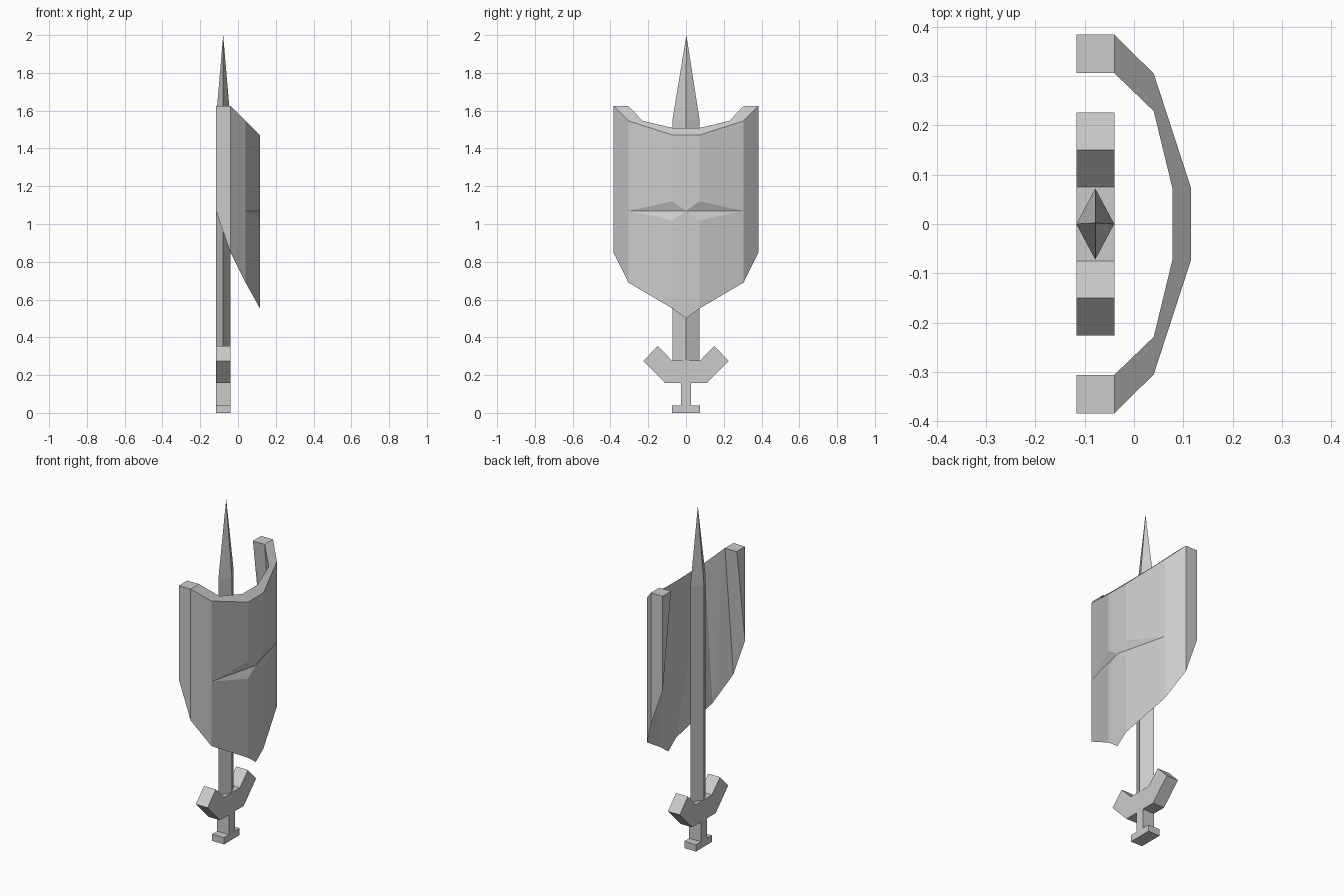
import bpy
import bmesh

old = bpy.data.objects.get("Cube")
if old:
    bpy.data.objects.remove(old, do_unlink=True)

grey = bpy.data.materials.new("plain_grey")
grey.use_nodes = True
COLOUR = (0.6, 0.6, 0.6, 1)
grey.diffuse_color = COLOUR
grey.node_tree.nodes["Principled BSDF"].inputs["Base Color"].default_value = COLOUR


def make_object(name, bm):
    bmesh.ops.recalc_face_normals(bm, faces=bm.faces)
    mesh = bpy.data.meshes.new(name)
    bm.to_mesh(mesh)
    bm.free()
    mesh.materials.append(grey)
    obj = bpy.data.objects.new(name, mesh)
    bpy.context.collection.objects.link(obj)
    return obj


BACK, FRONT = -0.117, -0.04
MID = (BACK + FRONT) / 2

# Handle: flat profile of pommel, grip and upswept guard
half = [(0.073, 0), (0.073, 0.04), (0.027, 0.04), (0.027, 0.157),
        (0.11, 0.157), (0.226, 0.275), (0.15, 0.354), (0.075, 0.278)]
outline = half + [(-y, z) for y, z in reversed(half)]
bm = bmesh.new()
face = bm.faces.new([bm.verts.new((BACK, y, z)) for y, z in outline])
grown = bmesh.ops.extrude_face_region(bm, geom=[face])["geom"]
bmesh.ops.translate(bm, vec=(FRONT - BACK, 0, 0),
                    verts=[v for v in grown if isinstance(v, bmesh.types.BMVert)])
make_object("sword_handle", bm)

# Blade: diamond section drawn up to a point
bm = bmesh.new()
section = [(BACK, 0), (MID, -0.072), (FRONT, 0), (MID, 0.072)]
low, high = ([bm.verts.new((x, y, z)) for x, y in section] for z in (0.275, 1.55))
tip = bm.verts.new((MID, 0.002, 2))
bm.faces.new(low)
for i in range(4):
    j = (i + 1) % 4
    bm.faces.new((low[i], low[j], high[j], high[i]))
    bm.faces.new((high[i], high[j], tip))
make_object("sword_blade", bm)

# Shield: each rib has outer x y, inner x y, top and bottom heights;
# the inner wall tapers to meet the outer wall at the bottom edge
ribs = [(BACK, 0.384, BACK, 0.306, 1.625, 1.07),
        (FRONT, 0.384, FRONT, 0.306, 1.625, 0.85),
        (0.04, 0.305, 0.04, 0.229, 1.546, 0.69),
        (0.116, 0.072, 0.078, 0.072, 1.471, 0.553)]
SLIT = 1.07
bm = bmesh.new()
nose = bm.verts.new((0.116, 0, SLIT))
point = bm.verts.new((0.116, 0, 0.5))
brows, cheeks, last = [], [], []

for side in (1, -1):
    top, inner, bottom = [], [], []
    for ox, oy, ix, iy, z_top, z_low in ribs:
        z_in = z_top + max(0, ox - ix)
        top.append(bm.verts.new((ox, oy * side, z_top)))
        inner.append(bm.verts.new((ix, iy * side, z_in)))
        bottom.append(bm.verts.new((ox, oy * side, z_low)))
    # Top rim and inner wall of this half
    for i in range(3):
        bm.faces.new((top[i], top[i + 1], inner[i + 1], inner[i]))
        bm.faces.new((inner[i], inner[i + 1], bottom[i + 1]))
        bm.faces.new((inner[i], bottom[i + 1], bottom[i]))
    bm.faces.new((top[0], inner[0], bottom[0]))
    # Outer panels, with a creased eye slit across the front one
    corner = bm.verts.new((0.04, 0.305 * side, SLIT))
    brow = bm.verts.new((0.116, 0.072 * side, SLIT + 0.05))
    cheek = bm.verts.new((0.116, 0.072 * side, SLIT - 0.05))
    bm.faces.new((top[0], bottom[0], bottom[1], top[1]))
    bm.faces.new((top[1], bottom[1], bottom[2], corner, top[2]))
    bm.faces.new((top[2], corner, brow, top[3]))
    bm.faces.new((corner, bottom[2], bottom[3], cheek))
    bm.faces.new((corner, nose, brow))
    bm.faces.new((corner, cheek, nose))
    brows.append(brow)
    cheeks.append(cheek)
    last.append((top[3], inner[3], bottom[3]))

# Centre panels joining the two halves
(t1, i1, b1), (t2, i2, b2) = last
bm.faces.new((t1, brows[0], nose, brows[1], t2))
bm.faces.new((nose, cheeks[0], b1, point, b2, cheeks[1]))
bm.faces.new((t1, t2, i2, i1))
bm.faces.new((i1, i2, b2, b1))
make_object("shield", bm)
